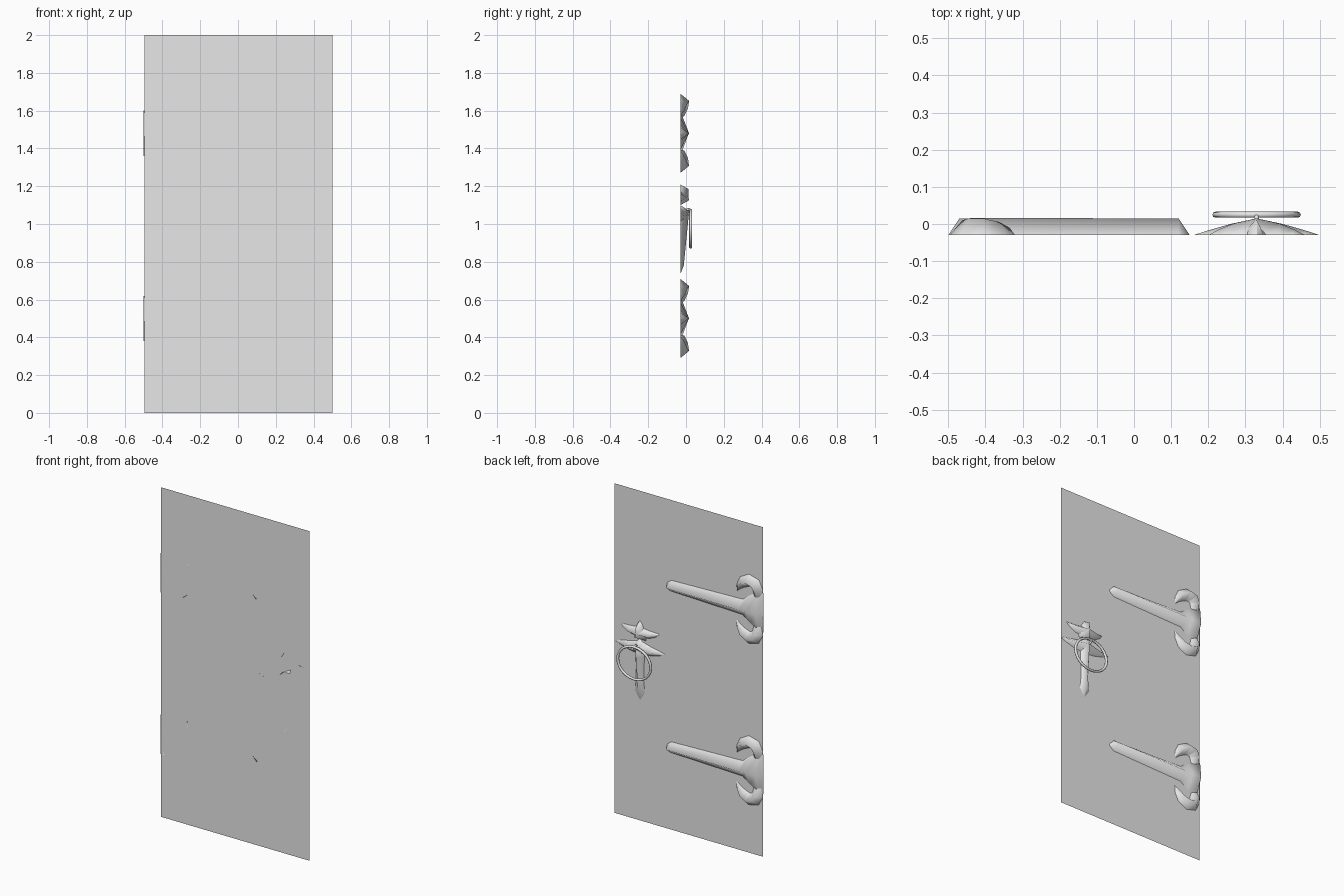
import bpy
import bmesh
import math
from mathutils import Vector

cube = bpy.data.objects.get("Cube")
if cube:
    bpy.data.objects.remove(cube, do_unlink=True)

BACK = -0.03  # plane on which the fittings sit

grey = bpy.data.materials.new("plain_grey")
grey.use_nodes = True
grey.diffuse_color = (0.8, 0.8, 0.8, 1)
grey.node_tree.nodes["Principled BSDF"].inputs["Base Color"].default_value = (0.8, 0.8, 0.8, 1)


def finish(name, bm, smooth=True):
    mesh = bpy.data.meshes.new(name)
    bm.to_mesh(mesh)
    bm.free()
    mesh.materials.append(grey)
    for p in mesh.polygons:
        p.use_smooth = smooth
    obj = bpy.data.objects.new(name, mesh)
    bpy.context.collection.objects.link(obj)
    return obj


def ridge(bm, stations):
    """Raised blade along (x, z, half width, height) stations."""
    rows = []
    last = len(stations) - 1
    for i, (x, z, w, h) in enumerate(stations):
        a, b = stations[max(i - 1, 0)], stations[min(i + 1, last)]
        t = Vector((b[0] - a[0], b[1] - a[1])).normalized()
        n = Vector((-t.y, t.x)) * w
        rows.append([bm.verts.new((x + n.x * s, BACK + h * k, z + n.y * s))
                     for s, k in ((1, 0), (0, 1), (-1, 0))])
    for r, q in zip(rows, rows[1:]):
        for j in range(2):
            f = bm.faces.new((r[j], r[j + 1], q[j + 1], q[j]))
            f.normal_update()
            if f.normal.y < 0:
                f.normal_flip()


def ring(name, location, rotation, scale, major, minor):
    bpy.ops.mesh.primitive_torus_add(location=location, rotation=rotation,
                                     major_radius=major, minor_radius=minor,
                                     major_segments=24, minor_segments=8)
    obj = bpy.context.object
    obj.name = name
    obj.scale = scale
    obj.data.materials.append(grey)
    for p in obj.data.polygons:
        p.use_smooth = True


# Door: one flat sheet facing the front
bm = bmesh.new()
bm.faces.new([bm.verts.new((x, BACK, z))
              for x, z in ((-0.495, 0), (0.5, 0), (0.5, 2), (-0.495, 2))])
finish("door_panel", bm, smooth=False)

# Strap hinges: tapered strap with two hooked arms
strap = [(-0.5, 0, 0.12, 0), (-0.47, 0, 0.12, 0.045), (-0.41, 0, 0.085, 0.046),
         (-0.36, 0, 0.047, 0.046), (0.12, 0, 0.033, 0.045), (0.15, 0, 0.01, 0)]
arm = [(-0.46, 0.09, 0.025, 0.02), (-0.462, 0.13, 0.035, 0.04),
       (-0.445, 0.162, 0.038, 0.045), (-0.405, 0.173, 0.037, 0.045),
       (-0.362, 0.153, 0.032, 0.035), (-0.335, 0.12, 0.018, 0.02),
       (-0.32, 0.09, 0.003, 0)]
for name, height in (("lower_hinge", 0.5), ("upper_hinge", 1.48)):
    bm = bmesh.new()
    ridge(bm, [(x, height + z, w, h) for x, z, w, h in strap])
    for side in (1, -1):
        ridge(bm, [(x, height + side * z, w, h) for x, z, w, h in arm])
    finish(name, bm)

# Handle plate: long blade with side wings, and a small crest above
HX = 0.33


def winged_plate(name, blade, wing):
    bm = bmesh.new()
    ridge(bm, [(HX, z, w, h) for z, w, h in blade])
    for side in (1, -1):
        ridge(bm, [(HX + side * x, z, w, h) for x, z, w, h in wing])
    finish(name, bm)


winged_plate("handle_plate",
             [(1.1, 0.005, 0), (1.07, 0.035, 0.046), (1.0, 0.03, 0.04),
              (0.86, 0.025, 0.026), (0.78, 0.033, 0.018), (0.735, 0.003, 0)],
             [(0, 1.05, 0.042, 0.045), (0.07, 1.045, 0.028, 0.03),
              (0.13, 1.047, 0.014, 0.013), (0.17, 1.05, 0.002, 0)])
winged_plate("handle_crest",
             [(1.21, 0.003, 0), (1.185, 0.02, 0.042), (1.125, 0.045, 0.045),
              (1.1, 0.04, 0)],
             [(0, 1.145, 0.03, 0.045), (0.06, 1.143, 0.024, 0.032),
              (0.1, 1.152, 0.014, 0.016), (0.13, 1.162, 0.002, 0)])

# Pull ring and the staple that holds it
quarter = math.pi / 2
ring("pull_ring", (HX, 0.025, 0.975), (quarter, 0, 0), (1, 0.88, 1), 0.111, 0.008)
ring("ring_staple", (HX, 0.013, 1.065), (0, quarter, 0), (1, 1, 1), 0.013, 0.006)
